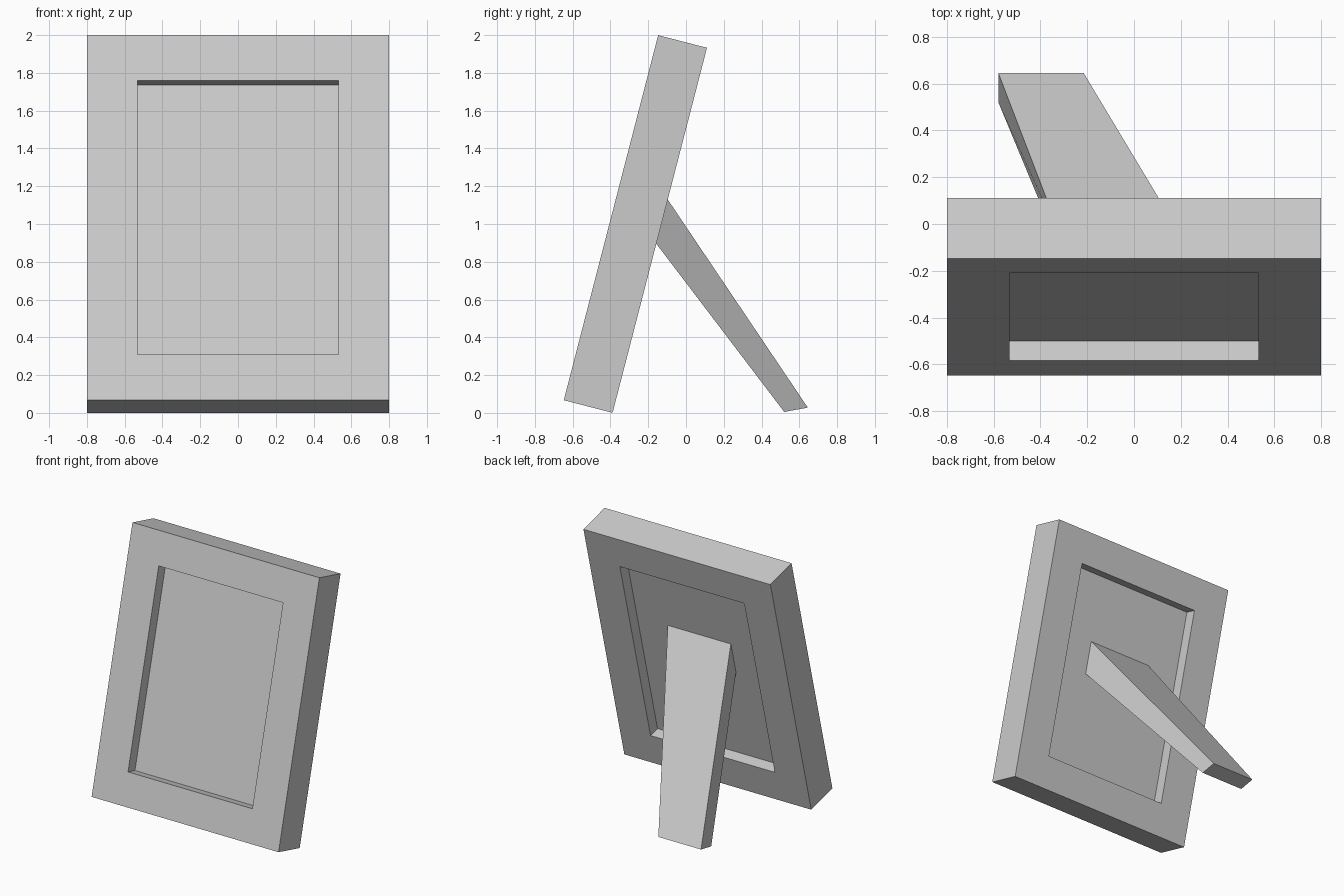
import bpy, bmesh, math
from mathutils import Vector

if "Cube" in bpy.data.objects:
    bpy.data.objects.remove(bpy.data.objects["Cube"])

TILT = math.radians(-14.5)
HALF = Vector((0.80, 0.1335, 0.998))      # half sizes of the frame slab
OPEN_X, OPEN_Z, RECESS = 0.532, 0.749, 0.088


def finish(name, bm):
    bmesh.ops.recalc_face_normals(bm, faces=bm.faces)
    mesh = bpy.data.meshes.new(name)
    bm.to_mesh(mesh)
    bm.free()
    obj = bpy.data.objects.new(name, mesh)
    bpy.context.collection.objects.link(obj)
    return obj


# Frame: slab with a rectangular recess on front and back, leaning backwards
bm = bmesh.new()
bmesh.ops.create_cube(bm, size=2)
bmesh.ops.scale(bm, vec=HALF, verts=bm.verts)
bm.normal_update()
for panel in [f for f in bm.faces if abs(f.normal.y) > 0.9]:
    side = math.copysign(1, panel.normal.y)
    bmesh.ops.inset_region(bm, faces=[panel], thickness=0.2)
    for v in panel.verts:
        v.co.x = math.copysign(OPEN_X, v.co.x)
        v.co.z = math.copysign(OPEN_Z, v.co.z)
    # second ring drops straight back to form the recess walls
    bmesh.ops.inset_region(bm, faces=[panel], thickness=0.0)
    for v in panel.verts:
        v.co.y = side * (HALF.y - RECESS)
frame = finish("picture_frame", bm)
frame.rotation_euler.x = TILT
frame.location = (0, -0.268, 1.0)

# Stand leg: tapered bar from the back panel to the floor, splayed sideways
bm = bmesh.new()
ends = [
    ((-0.27, 0.27), [(-0.226, 0.986), (-0.163, 1.228)]),
    ((-0.58, -0.215), [(0.52, 0.005), (0.645, 0.028)]),
]
rings = []
for (x0, x1), (low, high) in ends:
    corners = [(x0, *low), (x1, *low), (x1, *high), (x0, *high)]
    rings.append([bm.verts.new(c) for c in corners])
for ring in rings:
    bm.faces.new(ring)
for i in range(4):
    j = (i + 1) % 4
    bm.faces.new((rings[0][i], rings[0][j], rings[1][j], rings[1][i]))
finish("stand_leg", bm)
